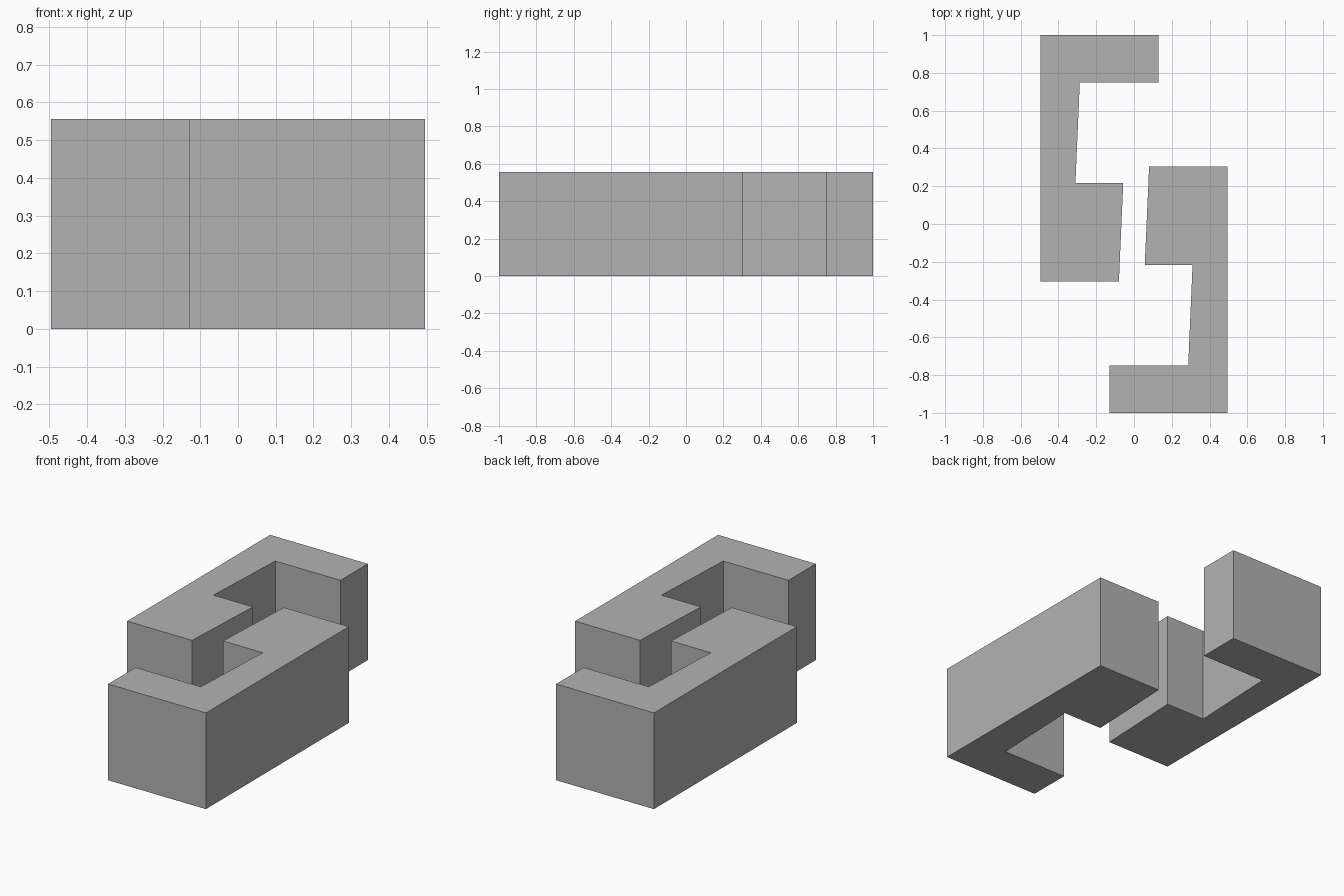
import bpy
import bmesh
from math import pi
from mathutils import Matrix

cube = bpy.data.objects.get("Cube")
if cube:
    bpy.data.objects.remove(cube, do_unlink=True)

HEIGHT = 0.556

grey = bpy.data.materials.new("plain grey")
grey.use_nodes = True
grey.diffuse_color = (0.45, 0.45, 0.45, 1)
grey.node_tree.nodes["Principled BSDF"].inputs["Base Color"].default_value = grey.diffuse_color

# Plan of one hooked block, counter-clockwise from its outer corner
HOOK = [(0.495, -1), (0.495, 0.305), (0.08, 0.305), (0.057, -0.218),
        (0.31, -0.218), (0.287, -0.75), (-0.13, -0.75), (-0.13, -1)]


def hooked_block(name, angle):
    """Extrude the plan upward and turn it about the centre."""
    bm = bmesh.new()
    base = bm.faces.new([bm.verts.new((x, y, 0)) for x, y in HOOK])
    raised = bmesh.ops.extrude_face_region(bm, geom=[base], use_keep_orig=True)["geom"]
    bmesh.ops.translate(bm, vec=(0, 0, HEIGHT),
                        verts=[v for v in raised if isinstance(v, bmesh.types.BMVert)])
    bmesh.ops.rotate(bm, verts=bm.verts, matrix=Matrix.Rotation(angle, 3, "Z"))
    bmesh.ops.recalc_face_normals(bm, faces=bm.faces)
    mesh = bpy.data.meshes.new(name)
    bm.to_mesh(mesh)
    bm.free()
    mesh.materials.append(grey)
    obj = bpy.data.objects.new(name, mesh)
    bpy.context.collection.objects.link(obj)


# Two identical blocks, one turned half way round
hooked_block("left_hooked_block", 0)
hooked_block("right_hooked_block", pi)
